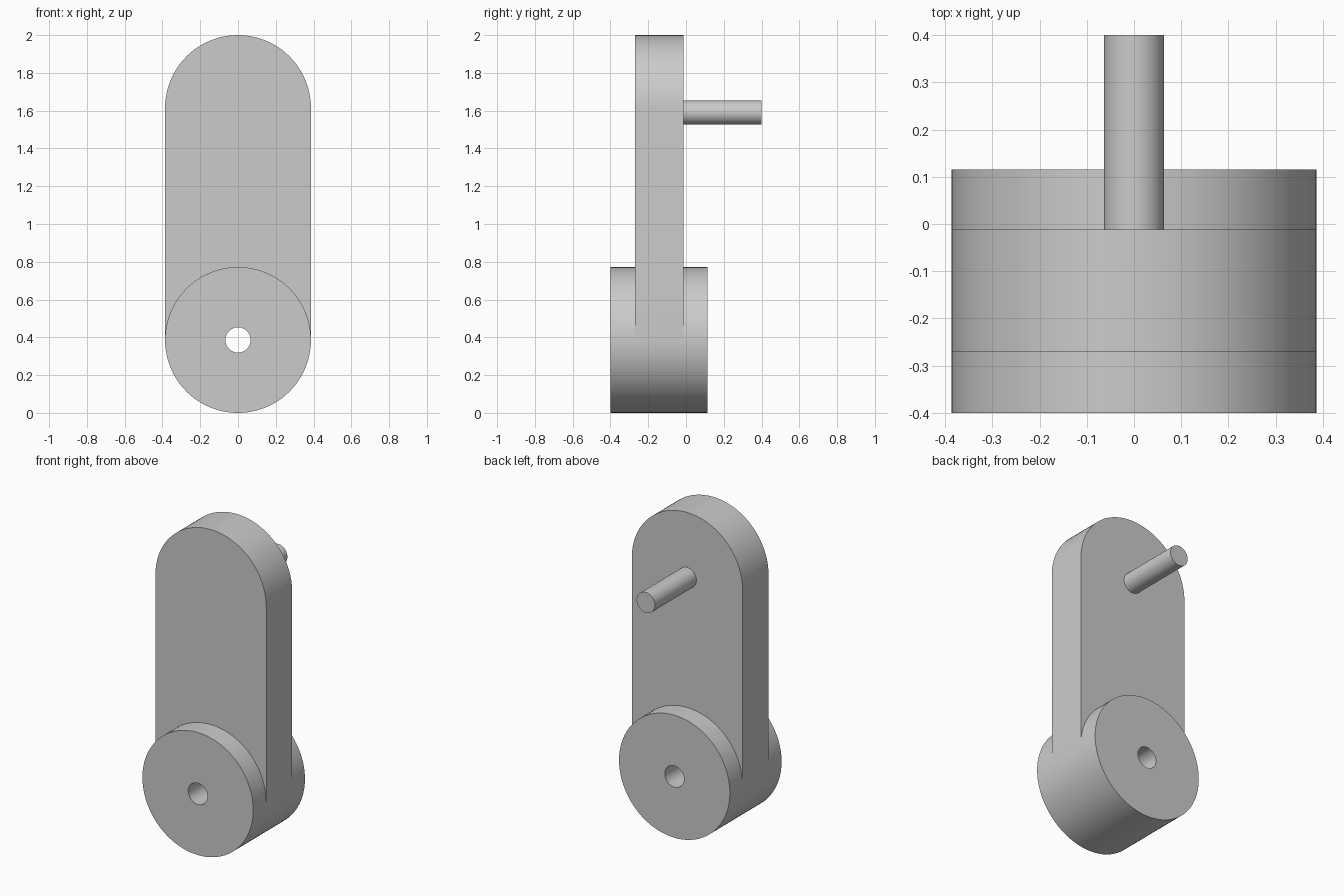
import bpy, bmesh
from math import pi, sin, cos, radians

if "Cube" in bpy.data.objects:
    bpy.data.objects.remove(bpy.data.objects["Cube"], do_unlink=True)

R = 0.386          # outer radius of hub and arm
HOLE = 0.067
PEG = 0.064
SEG = 96

grey = bpy.data.materials.new("plain grey")
grey.use_nodes = True
colour = (0.6, 0.6, 0.6, 1)
grey.diffuse_color = colour
grey.node_tree.nodes["Principled BSDF"].inputs["Base Color"].default_value = colour


def arc(radius, z, start, end, steps):
    """Points (x, z) along an arc, both ends included."""
    angles = [start + (end - start) * i / steps for i in range(steps + 1)]
    return [(radius * cos(a), z + radius * sin(a)) for a in angles]


def circle(radius, z, steps=SEG):
    return arc(radius, z, 0, 2 * pi, steps)[:-1]


def finish(name, bm):
    bmesh.ops.recalc_face_normals(bm, faces=bm.faces)
    mesh = bpy.data.meshes.new(name)
    bm.to_mesh(mesh)
    bm.free()
    mesh.materials.append(grey)
    obj = bpy.data.objects.new(name, mesh)
    bpy.context.collection.objects.link(obj)
    bpy.ops.object.select_all(action='DESELECT')
    obj.select_set(True)
    bpy.context.view_layer.objects.active = obj
    bpy.ops.object.shade_smooth_by_angle(angle=radians(30))
    return obj


def extrude_profile(name, points, y0, y1):
    """Solid prism along y from a closed outline."""
    bm = bmesh.new()
    face = bm.faces.new([bm.verts.new((x, y0, z)) for x, z in points])
    grown = bmesh.ops.extrude_face_region(bm, geom=[face], use_keep_orig=True)
    moved = [v for v in grown["geom"] if isinstance(v, bmesh.types.BMVert)]
    bmesh.ops.translate(bm, verts=moved, vec=(0, y1 - y0, 0))
    return finish(name, bm)


def tube(name, outer, inner, z, y0, y1):
    """Thick ring along y with an open bore."""
    bm = bmesh.new()
    loops = [[bm.verts.new((x, y, pz)) for x, pz in circle(r, z)]
             for r, y in ((outer, y0), (outer, y1), (inner, y1), (inner, y0))]
    for k in range(4):
        a, b = loops[k], loops[(k + 1) % 4]
        for i in range(SEG):
            j = (i + 1) % SEG
            bm.faces.new((a[i], a[j], b[j], b[i]))
    return finish(name, bm)


# Round hub with a bore through it
tube("hub", R, HOLE, R, -0.4, 0.115)

# Flat arm: rounded top, lower edge seated on the hub
outline = arc(R, 2 - R, 0, pi, SEG // 2) + arc(R, R, pi, 0, SEG // 2)
extrude_profile("arm", outline, -0.27, -0.012)

# Peg on the back of the arm
extrude_profile("peg", circle(PEG, 1.59), -0.012, 0.4)
